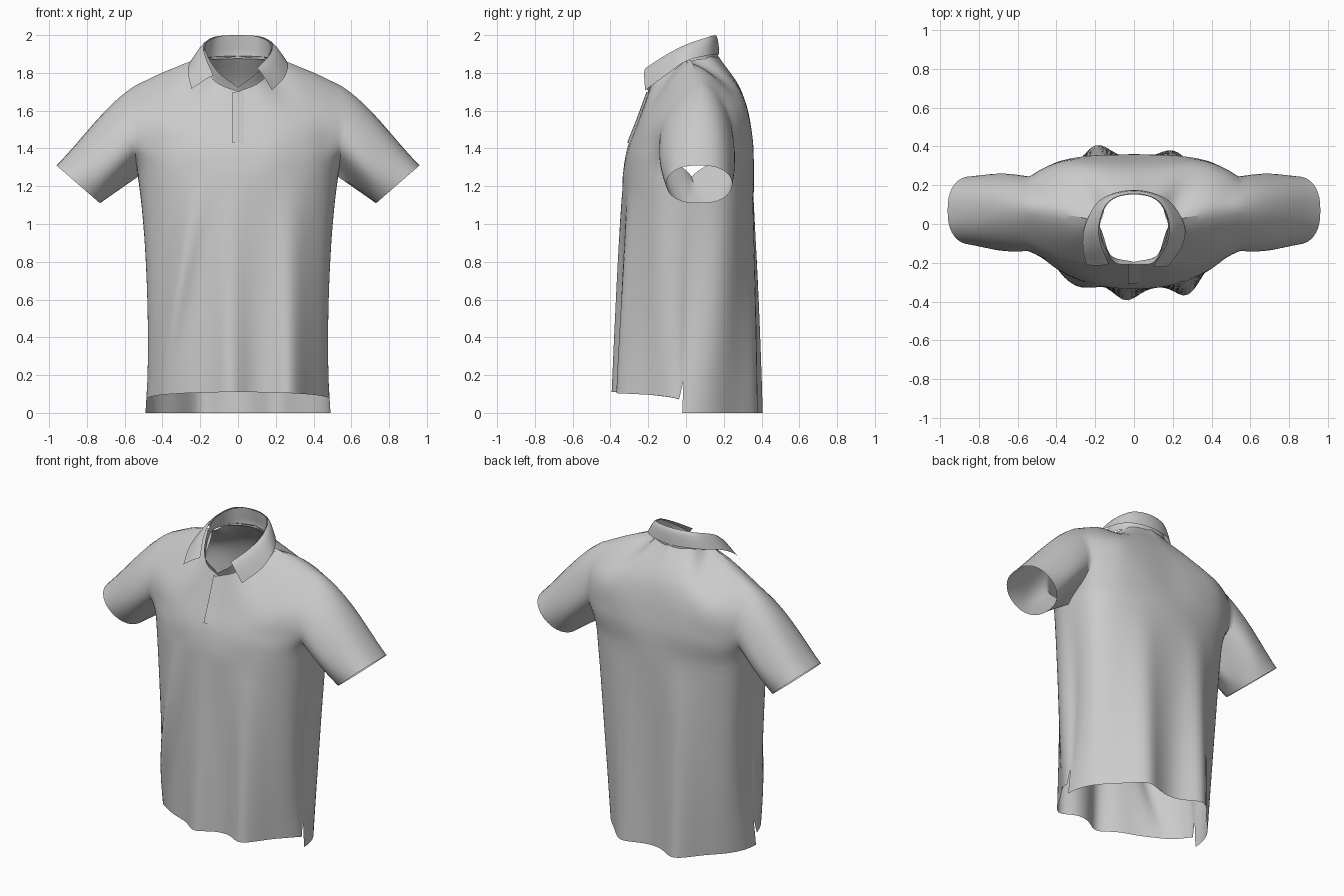
import bpy, bmesh
from math import sin, cos, pi, exp, radians
from mathutils import Vector as V

if "Cube" in bpy.data.objects:
    bpy.data.objects.remove(bpy.data.objects["Cube"])

NU, LOW, UP, SLEEVE = 26, 16, 20, 16     # grid resolution


def seg(p0, p1, p2, p3, f):
    return 0.5 * (2 * p1 + (p2 - p0) * f + (2 * p0 - 5 * p1 + 4 * p2 - p3) * f * f
                  + (3 * p1 - p0 - 3 * p2 + p3) * f ** 3)


def spline(pts, s):
    """Catmull-Rom curve through the points, s from 0 to 1."""
    p = [V(q) for q in pts]
    p = [2 * p[0] - p[1]] + p + [2 * p[-1] - p[-2]]
    n = len(p) - 3
    k = min(int(s * n), n - 1)
    return seg(*p[k:k + 4], s * n - k)


def add_grid(bm, rows):
    vs = [[bm.verts.new(p) for p in r] for r in rows]
    for a, b in zip(vs, vs[1:]):
        for i in range(len(a) - 1):
            bm.faces.new((a[i], a[i + 1], b[i + 1], b[i]))


def finish(name, bm):
    bmesh.ops.remove_doubles(bm, verts=bm.verts, dist=0.0015)
    bmesh.ops.recalc_face_normals(bm, faces=bm.faces)
    me = bpy.data.meshes.new(name)
    bm.to_mesh(me)
    bm.free()
    ob = bpy.data.objects.new(name, me)
    bpy.context.collection.objects.link(ob)
    bpy.ops.object.select_all(action='DESELECT')
    ob.select_set(True)
    bpy.context.view_layer.objects.active = ob
    bpy.ops.object.shade_smooth_by_angle(angle=radians(60))
    return ob


def bump(x, centre, width):
    return exp(-((x - centre) / width) ** 2)


# Half cross-rows above the armpit: centre -> armhole (chest, upper chest, neck + shoulder)
SHOULDER = [(.19, 0, 1.868), (.36, .05, 1.818), (.54, .08, 1.735)]
FRONT = [[(0, -.311, 1.4), (.2, -.295, 1.4), (.36, -.242, 1.4), (.47, -.178, 1.4), (.545, -.13, 1.4)],
         [(0, -.255, 1.55), (.19, -.235, 1.57), (.33, -.19, 1.585), (.45, -.14, 1.59), (.55, -.1, 1.58)],
         [(0, -.2, 1.7), (.12, -.16, 1.755)] + SHOULDER]
BACK = [[(0, .35, 1.45), (.2, .352, 1.45), (.36, .33, 1.44), (.47, .285, 1.42), (.54, .23, 1.4)],
        [(0, .295, 1.7), (.2, .295, 1.69), (.34, .28, 1.67), (.46, .25, 1.64), (.55, .215, 1.6)],
        [(0, .17, 1.89), (.13, .125, 1.885)] + SHOULDER]


def lower(u, z, side):
    """Torso below the armpit, with hanging folds that fade upwards."""
    a, h = abs(u) * pi / 2, z / 1.25
    mid = sin(pi * min(1, h))
    x = (.49 + .04 * h * h + .012 * mid) * sin(a)
    x -= .045 * mid * max(0, (abs(u) - .6) / .4) ** 2      # hollow side seam
    x *= 1 if u > 0 else -1
    c = max(0, cos(a))
    yc = -.02 + .05 * h
    k = max(0, 1 - z / 1.2) ** .8 * min(1, 3 * c)
    if side < 0:
        y = yc - (.335 + yc) * c ** (1.3 - .5 * h)
        y -= k * (.065 * bump(x, -.04, .08) + .105 * bump(x, .28, .09))
        y -= .05 * mid * min(1, 3 * c) * bump(x, -.45 + .2 * z, .06)
    else:
        y = yc + (.345 + .015 * h - yc) * c ** (.95 - .38 * h)
        y += k * (.09 * bump(x, -.2, .1) + .065 * bump(x, .21, .1) - .01 * bump(x, 0, .08))
    return V((x, y, z))


def upper(u, s, side):
    """Chest and shoulders; both panels roll over the shoulder seam."""
    def mir(p):
        return V((p.x if u > 0 else -p.x, p.y, p.z))
    au = abs(u)
    mine, other = (FRONT, BACK) if side < 0 else (BACK, FRONT)
    a, b, t = [mir(spline(r, au)) for r in mine]
    w = max(0, min(1, (au - .36) / .3))
    end = (2 * t - b).lerp(mir(spline(other[1], au)), w * w * (3 - 2 * w))
    pts = [lower(u, 1.1, side), lower(u, 1.25, side), a, b, t, end]
    k = min(int(s * 3), 2)
    return seg(*pts[k:k + 4], s * 3 - k)


# Body: front and back panels, open hem with side slits
bm = bmesh.new()
us = [i / NU for i in range(-NU, NU + 1)]
for side in (-1, 1):
    hem = []
    for u in us:
        p = lower(u, .11 - .04 * u * u if side < 0 else 0, side)
        p.y -= .02 * abs(u) ** 8 if side < 0 else 0
        hem.append(p)
    rows = [hem]
    rows += [[lower(u, .17 + 1.08 * j / LOW, side) for u in us] for j in range(LOW + 1)]
    rows += [[upper(u, j / UP, side) for u in us] for j in range(1, UP + 1)]
    add_grid(bm, rows)

# Sleeves: lofted from the armhole edge to an oval cuff, starting along the shoulder slope
for sx in (-1, 1):
    for side in (-1, 1):
        rows = []
        for j in range(UP + 1):
            th = pi * j / UP
            p0 = upper(sx, j / UP, side)
            p1 = V((sx * (.846 - .115 * cos(th)), .07 + side * .175 * sin(th) ** .8 if 0 < j < UP else .07,
                    1.21 - .10 * cos(th)))
            top = (1 - cos(th)) / 2
            row = []
            for i in range(SLEEVE + 1):
                t = i / SLEEVE
                p = p0.lerp(p1, t)
                swell, early = sin(pi * t), 6.75 * t * (1 - t) ** 2
                p.z += .02 * early * top
                p.x += sx * .008 * early * top
                p.y += side * swell * (.012 * sin(th) - .008 * sin(th) * cos(3 * th))
                row.append(p)
            rows.append(row)
        add_grid(bm, rows)
finish("shirt_body_and_sleeves", bm)

# Collar stand: from just under the neckline up to the fold, meeting at centre front
neck = FRONT[2][:3] + [(.13, .125, 1.885), (0, .17, 1.89)]
stand_top = [(.0, -.21, 1.725), (.11, -.19, 1.81), (.175, -.02, 1.935), (.125, .115, 1.985), (0, .152, 1.998)]


def both(half):
    return [(-x, y, z) for x, y, z in half] + half[-2::-1]


bm = bmesh.new()
ss = [i / 60 for i in range(61)]
low, top = both(neck), both(stand_top)
rows = []
for f in (-.25, 0, .35, .7, 1):
    row = []
    for s in ss:
        p = spline(low, s).lerp(spline(top, s), max(f, 0))
        if f < 0:   # seam allowance tucked under the body neckline
            p += V((p.x * .04, p.y * -.02, -.015))
        row.append(p)
    rows.append(row)
add_grid(bm, rows)
finish("collar_stand", bm)

# Collar leaf: folds over the stand to two pointed tips, the left one lifted
fold = [(-.13, -.205, 1.785), (-.172, -.1, 1.885), (-.18, 0, 1.947), (-.128, .118, 1.99), (0, .156, 2),
        (.128, .118, 1.99), (.182, 0, 1.95), (.165, -.11, 1.893), (.1, -.215, 1.825)]
edge = [(-.245, -.212, 1.715), (-.264, -.12, 1.795), (-.25, 0, 1.862), (-.17, .128, 1.895), (0, .176, 1.898),
        (.17, .128, 1.895), (.258, 0, 1.862), (.25, -.11, 1.785), (.18, -.216, 1.708)]
bm = bmesh.new()
rows = []
for f in (0, .12, .3, .55, .8, 1):
    row = []
    for s in ss:
        p = spline(fold, s).lerp(spline(edge, s), f)
        out = V((p.x, p.y, .08)).normalized()
        row.append(p + out * .008 * sin(pi * f ** .6))
    rows.append(row)
add_grid(bm, rows)
finish("collar_leaf", bm)

# Placket: overlapping front flap, raised only along its open edge
bm = bmesh.new()
rows = []
for i in range(13):
    p = upper(0, .40 + .6 * i / 12, -1)
    rows.append([p + V((x, dy, 0)) for x, dy in ((-.03, .003), (-.03, -.009), (0, -.006), (.04, .004))])
add_grid(bm, rows)
finish("placket", bm)
